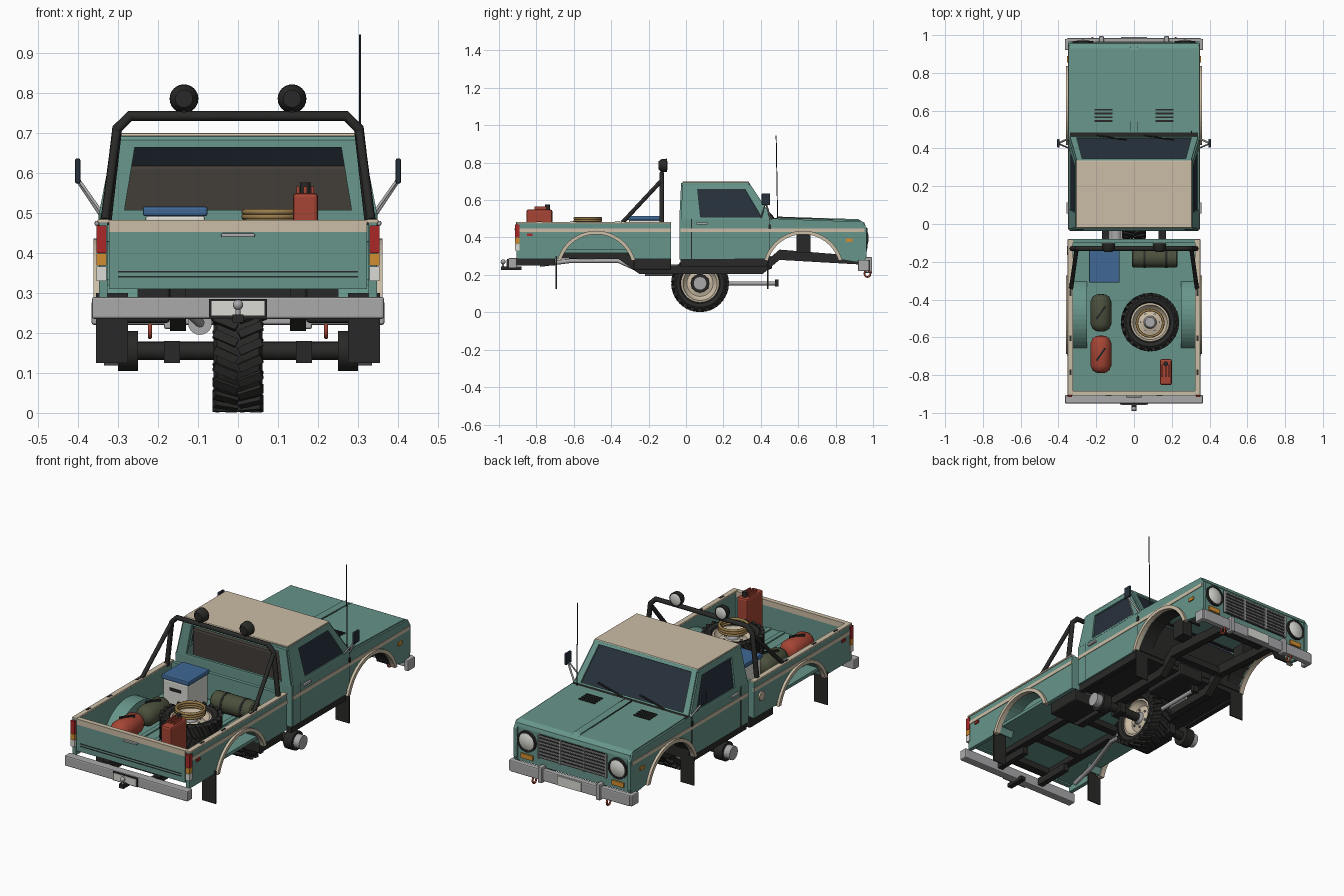
import bpy, bmesh, math
from mathutils import Vector, Matrix

if "Cube" in bpy.data.objects:
    bpy.data.objects.remove(bpy.data.objects["Cube"])

def M(name, *c):
    m = bpy.data.materials.new(name); m.diffuse_color = (*c, 1); return m
TEAL = M("teal", .135, .30, .255); CREAM = M("cream", .60, .51, .38); BLACK = M("black", .022, .022, .021)
GLASS = M("glass", .02, .03, .045); CHROME = M("chrome", .40, .40, .41); RED = M("red", .38, .06, .035)
OLIVE = M("olive", .07, .08, .045); BLUE = M("blue", .05, .14, .30); SEAT = M("seat", .055, .048, .04)
WHITE = M("white", .7, .7, .66); AMBER = M("amber", .65, .27, .03); ROPE = M("rope", .32, .2, .07)
LAMP = M("tail_red", .4, .02, .02)

def finish(name, bm, mat, mir=False, bevel=0, smooth=False):
    bmesh.ops.recalc_face_normals(bm, faces=bm.faces)
    me = bpy.data.meshes.new(name); bm.to_mesh(me); bm.free()
    ob = bpy.data.objects.new(name, me); bpy.context.collection.objects.link(ob)
    me.materials.append(mat)
    if mir: ob.modifiers.new("mirror", 'MIRROR').use_mirror_merge = False
    if bevel:
        b = ob.modifiers.new("bevel", 'BEVEL'); b.width = bevel; b.segments = 2; b.limit_method = 'ANGLE'
    if smooth:
        bpy.ops.object.select_all(action='DESELECT')
        ob.select_set(True); bpy.context.view_layer.objects.active = ob
        bpy.ops.object.shade_smooth_by_angle(angle=math.radians(35))
    return ob

def box(name, x0, x1, y0, y1, z0, z1, mat, mir=False, bevel=0, rz=0):
    bm = bmesh.new()
    c = Vector(((x0+x1)/2, (y0+y1)/2, (z0+z1)/2))
    bmesh.ops.create_cube(bm, size=1, matrix=Matrix.Translation(c) @ Matrix.Rotation(rz, 4, 'Z') @ Matrix.Diagonal((x1-x0, y1-y0, z1-z0, 1)))
    return finish(name, bm, mat, mir, bevel)

def prism(name, prof, x0, x1, mat, mir=False, bevel=0):
    # extrude a (y, z) outline along x
    bm = bmesh.new()
    f = bm.faces.new([bm.verts.new((x0, y, z)) for y, z in prof])
    r = bmesh.ops.extrude_face_region(bm, geom=[f])
    bmesh.ops.translate(bm, verts=[v for v in r['geom'] if isinstance(v, bmesh.types.BMVert)], vec=(x1-x0, 0, 0))
    return finish(name, bm, mat, mir, bevel)

def lathe(name, prof, c, axis, mat, seg=24, mir=False):
    # spin (distance along axis, radius) points around the axis
    bm = bmesh.new(); c = Vector(c)
    q = Vector((0, 0, 1)).rotation_difference(Vector(axis).normalized())
    rings = [[bm.verts.new(c + q @ Vector((r*math.cos(2*math.pi*i/seg), r*math.sin(2*math.pi*i/seg), t))) for i in range(seg)] for t, r in prof]
    for a, b in zip(rings, rings[1:]):
        for i in range(seg):
            j = (i+1) % seg; bm.faces.new((a[i], a[j], b[j], b[i]))
    bmesh.ops.remove_doubles(bm, verts=bm.verts, dist=1e-5)
    return finish(name, bm, mat, mir, smooth=True)

def cyl(name, p0, p1, r, mat, seg=20, mir=False):
    d = Vector(p1)-Vector(p0); L = d.length
    return lathe(name, [(0, 0), (0, r), (L, r), (L, 0)], p0, d, mat, seg, mir)

def tube(name, pts, r, mat, cyclic=False):
    cu = bpy.data.curves.new(name, 'CURVE'); cu.dimensions = '3D'
    cu.bevel_depth = r; cu.bevel_resolution = 2; cu.use_fill_caps = True
    s = cu.splines.new('POLY'); s.points.add(len(pts)-1); s.use_cyclic_u = cyclic
    for p, v in zip(s.points, pts): p.co = (*v, 1)
    ob = bpy.data.objects.new(name, cu); bpy.context.collection.objects.link(ob); cu.materials.append(mat)

def window(name, cs, u0, u1, v0, v1, mir=False, glass=True):
    # framed panel: corners LL, LR, UR, UL with a rectangular opening
    A, B, C, D = map(Vector, cs)
    P = lambda u, v: A.lerp(B, u).lerp(D.lerp(C, u), v)
    ins = [P(u0, v0), P(u1, v0), P(u1, v1), P(u0, v1)]
    bm = bmesh.new()
    o = [bm.verts.new(p) for p in (A, B, C, D)]; n = [bm.verts.new(p) for p in ins]
    for i in range(4): bm.faces.new((o[i], o[i-3], n[i-3], n[i]))
    ob = finish(name+"_frame", bm, TEAL, mir)
    s = ob.modifiers.new("thick", 'SOLIDIFY'); s.thickness = .016; s.offset = 0
    if glass:
        bm = bmesh.new(); bm.faces.new([bm.verts.new(p) for p in ins]); finish(name+"_glass", bm, GLASS, mir)

def arc(yc, r, a0=.32, n=20, zc=.22):
    return [(yc+r*math.cos(math.pi-a0-(math.pi-2*a0)*i/n), zc+r*math.sin(a0+(math.pi-2*a0)*i/n)) for i in range(n+1)]

FY, RY = .627, -.48
# Body sides with wheel arches
prism("cab_and_fender_side", [(-.03, .283)] + arc(FY, .203) + [(.95, .262), (.965, .30), (.965, .45), (.945, .484), (.47, .50), (-.03, .50)], .328, .347, TEAL, True)
prism("bed_side", [(-.905, .285)] + arc(RY, .203) + [(-.08, .285), (-.08, .478), (-.905, .478)], .326, .347, TEAL, True)
for n, yc in (("front", FY), ("rear", RY)):
    prism(n+"_arch_trim", arc(yc, .216, .27) + arc(yc, .197, .3)[::-1], .335, .361, CREAM, True)
    prism(n+"_arch_liner", arc(yc, .21) + arc(yc, .203)[::-1], .25, .34, TEAL if yc < 0 else BLACK, True)
box("front_stripe", .34, .35, -.03, .955, .428, .447, CREAM, True)
box("bed_stripe", .34, .35, -.9, -.08, .428, .447, CREAM, True)
box("door_seam", .34, .3485, .028, .032, .285, .5, BLACK, True)
box("door_front_seam", .34, .3485, .443, .447, .30, .5, BLACK, True)
box("door_hinge", .34, .353, .44, .455, .445, .47, BLACK, True)
box("door_handle", .345, .358, .055, .115, .468, .48, CHROME, True, .003)
cyl("fuel_cap", (-.345, -.14, .385), (-.355, -.14, .385), .024, CREAM)

# Cab: back wall, floor, firewall, greenhouse, roof, seat
box("cab_back", -.345, .345, -.035, -.018, .283, .5, TEAL)
box("cab_floor", -.33, .33, -.03, .44, .255, .285, BLACK)
box("firewall", -.33, .33, .43, .445, .28, .485, BLACK)
window("side_window", [(.34, -.028, .495), (.34, .46, .495), (.302, .33, .69), (.302, -.018, .69)], .22, .90, .07, .84, True)
window("rear_window", [(-.34, -.028, .495), (.34, -.028, .495), (.302, -.018, .69), (-.302, -.018, .69)], .08, .92, .06, .86, glass=False)
window("windshield", [(-.34, .46, .495), (.34, .46, .495), (.302, .33, .69), (-.302, .33, .69)], .05, .95, .06, .92)
box("roof", -.312, .312, -.028, .342, .676, .692, TEAL, bevel=.007)
box("roof_panel", -.307, .307, -.02, .337, .688, .699, CREAM, bevel=.005)
box("seat_back", -.295, .295, .03, .1, .30, .62, SEAT, bevel=.012)
box("seat_cushion", -.295, .295, .1, .28, .29, .41, SEAT, bevel=.012)
box("dashboard", -.32, .32, .34, .44, .40, .49, BLACK)
box("cowl", -.34, .34, .455, .495, .488, .504, BLACK)
for x in (-.2, .05):
    tube("wiper", [(x, .468, .505), (x+.16, .447, .53)], .004, BLACK)

# Hood and nose
prism("hood", [(.485, .485), (.485, .506), (.93, .492), (.955, .478), (.96, .46), (.94, .46)], -.338, .338, TEAL)
prism("hood_ridge", [(.49, .50), (.49, .511), (.92, .498), (.945, .482)], -.02, .02, TEAL)
for x in (-.02, .02): prism("hood_line", [(.49, .50), (.49, .512), (.94, .49)], x-.002, x+.002, BLACK)
for i in range(4): box("hood_vent", .115, .21, .54+.02*i, .55+.02*i, .49, .509-.0006*i, BLACK, True)
box("nose_panel", -.335, .335, .93, .957, .28, .468, TEAL)
box("grille_back", -.205, .205, .95, .96, .325, .452, BLACK)
for i in range(7): box("grille_slat", -.2, .2, .955, .967, .332+i*.018, .339+i*.018, CHROME)
for x in (-.2, -.07, .07, .2): box("grille_bar", x-.004, x+.004, .955, .969, .325, .452, CHROME)
lathe("headlight_ring", [(0, .055), (.018, .055), (.018, .045), (0, .045)], (.27, .952, .395), (0, 1, 0), BLACK, 28, True)
lathe("headlight", [(0, .047), (.014, .045), (.022, .025), (.024, 0)], (.27, .952, .395), (0, 1, 0), WHITE, 28, True)
box("turn_signal", .235, .305, .95, .966, .30, .325, AMBER, True)
box("front_marker", .345, .354, .855, .89, .377, .394, AMBER, True)

# Bumpers, hooks, hitch
box("front_bumper", -.355, .355, .955, .985, .22, .28, CHROME, bevel=.006)
box("front_bumper_end", .34, .366, .92, .98, .22, .28, CHROME, True, .006)
box("bumper_guard", .16, .185, .955, .995, .21, .295, CHROME, True, .005)
box("front_plate", -.07, .07, .98, .991, .225, .275, WHITE)
box("rear_bumper", -.365, .365, -.95, -.905, .235, .29, CHROME, bevel=.006)
box("rear_plate_frame", -.073, .073, -.956, -.94, .238, .285, BLACK)
box("rear_plate", -.066, .066, -.959, -.95, .243, .28, WHITE)
box("hitch_bar", -.014, .014, -.99, -.88, .226, .246, BLACK)
cyl("hitch_stem", (0, -.978, .24), (0, -.978, .262), .006, CHROME)
lathe("hitch_ball", [(-.013*math.cos(i*math.pi/8), .013*math.sin(i*math.pi/8)) for i in range(9)], (0, -.978, .27), (0, 0, 1), CHROME, 16)
for x in (-.22, .22):
    tube("tow_hook", [(x, .97+.016*math.cos(a*math.pi/6), .207+.018*math.sin(a*math.pi/6)) for a in range(12)], .005, RED, True)

# Bed: floor, walls, tailgate, wheel wells
box("bed_floor", -.33, .33, -.9, -.085, .318, .335, TEAL)
for x in (.04, .12, .2): box("floor_rib", x-.012, x+.012, -.88, -.1, .33, .342, TEAL, True)
box("bed_front_wall", -.33, .33, -.1, -.08, .29, .478, TEAL)
box("tailgate", -.322, .322, -.907, -.885, .31, .455, TEAL)
box("tailgate_band", -.322, .322, -.909, -.884, .452, .482, CREAM)
box("tailgate_handle", -.042, .042, -.918, -.9, .439, .449, CHROME, bevel=.003)
for z in (.338, .351): box("tailgate_groove", -.3, .3, -.909, -.9, z, z+.004, BLACK)
box("bed_rail_cap", .322, .351, -.907, -.08, .474, .484, CREAM, True, .003)
for y in (-.8, -.62, -.38): box("rail_stake", .332, .342, y, y+.03, .48, .486, BLACK, True)
prism("wheel_well", [(y, z) for y, z in arc(RY, .208, .56)], .25, .262, TEAL, True)
box("tail_lamp_red", .328, .353, -.915, -.89, .40, .468, LAMP, True)
box("tail_lamp_amber", .328, .353, -.915, -.89, .368, .398, AMBER, True)
box("tail_lamp_white", .328, .353, -.915, -.89, .33, .366, WHITE, True)
box("rear_marker", .345, .353, -.85, -.82, .408, .422, LAMP, True)

# Roll bar with lamps
tube("roll_bar", [(-.33, -.13, .47), (-.302, -.13, .71), (-.27, -.13, .742), (.27, -.13, .742), (.302, -.13, .71), (.33, -.13, .47)], .013, BLACK)
for s in (-1, 1):
    tube("roll_bar_brace", [(s*.333, -.34, .48), (s*.304, -.135, .70)], .011, BLACK)
    tube("mirror_arm", [(s*.34, .455, .49), (s*.40, .428, .58)], .005, CHROME)
    tube("mirror_lower_arm", [(s*.34, .40, .50), (s*.40, .425, .585)], .004, CHROME)
box("mirror", .394, .407, .405, .45, .573, .636, GLASS, True, .004)
lathe("roof_lamp", [(0, 0), (0, .022), (.018, .035), (.045, .036), (.045, .03)], (.135, -.147, .785), (0, 1, 0), BLACK, 24, True)
lathe("roof_lamp_lens", [(0, .032), (.005, .02), (.006, 0)], (.135, -.104, .785), (0, 1, 0), WHITE, 24, True)
cyl("roof_lamp_post", (.135, -.13, .745), (.135, -.13, .76), .008, BLACK, 10, True)
tube("antenna", [(.305, .49, .49), (.305, .482, .945)], .0025, BLACK)

# Wheels: tyre, lugs, rim
def wheel(name, c, axis):
    c = Vector(c)
    lathe(name+"_tyre", [(-.04, .098), (-.056, .108), (-.061, .128), (-.052, .143), (.052, .143), (.061, .128), (.056, .108), (.04, .098), (-.04, .098)], c, axis, BLACK, 40)
    q = Vector((0, 0, 1)).rotation_difference(Vector(axis)).to_matrix().to_4x4()
    bm = bmesh.new()
    for i in range(22):
        for s in (-1, 1):
            m = Matrix.Translation(c) @ q @ Matrix.Rotation(2*math.pi*(i+.25*s)/22, 4, 'Z') @ Matrix.Translation((.144, 0, s*.031)) @ Matrix.Rotation(s*.42, 4, 'X')
            bmesh.ops.create_cube(bm, size=1, matrix=m @ Matrix.Diagonal((.018, .021, .062, 1)))
    finish(name+"_tread", bm, BLACK)
    half = [(.046, .102), (.048, .092), (.03, .085), (.018, .07), (.024, .045), (.03, .032)]
    lathe(name+"_rim", [(-t, r) for t, r in half] + [(t, r) for t, r in half[::-1]] + [(-.046, .102)], c, axis, CREAM, 32)
    lathe(name+"_hub", [(-.045, 0), (-.045, .026), (-.03, .034), (.03, .034), (.045, .026), (.045, 0)], c, axis, CHROME)
    for k in range(6):
        p = c + q @ Vector((.048*math.cos(k*math.pi/3), .048*math.sin(k*math.pi/3), 0)); d = Vector(axis)*.031
        cyl(name+"_nut", p-d, p+d, .006, CHROME, 6)
wheel("centre_wheel", (0, .075, .155), (1, 0, 0))
wheel("spare_wheel", (.085, -.52, .408), (0, 0, 1))
for z in (.478, .49, .502):
    tube("rope_coil", [(.085+.07*math.cos(a*math.pi/12), -.525+.07*math.sin(a*math.pi/12), z) for a in range(24)], .007, ROPE, True)

# Cargo
box("cooler", -.232, -.082, -.305, -.135, .338, .492, WHITE, bevel=.006)
box("cooler_lid", -.238, -.076, -.311, -.129, .492, .516, BLUE, bevel=.006)
box("cooler_handle", -.19, -.125, -.309, -.3, .44, .455, BLACK)
lathe("bedroll", [(0, 0), (0, .045), (.006, .051), (.234, .051), (.24, .045), (.24, 0)], (-.01, -.18, .39), (1, 0, 0), OLIVE)
for x in (.05, .165): cyl("bedroll_strap", (x, -.18, .39), (x+.012, -.18, .39), .053, BLACK)
for n, y, m in (("green_duffel", -.57, OLIVE), ("red_duffel", -.79, RED)):
    lathe(n, [(0, 0), (.003, .025), (.015, .044), (.04, .055), (.16, .055), (.185, .044), (.197, .025), (.2, 0)], (-.175, y, .393), (0, 1, 0), m)
    box(n+"_handle", -.18, -.17, y+.06, y+.14, .44, .454, BLACK, rz=-.6)
box("jerry_can", .137, .2, -.853, -.715, .338, .55, RED, bevel=.01)
for x in (.15, .168, .186): box("can_handle", x-.004, x+.004, -.81, -.745, .545, .566, RED)
cyl("can_cap", (.168, -.74, .54), (.168, -.74, .576), .013, BLACK, 14)

# Chassis, axle, exhaust, flaps
prism("frame_rail", [(-.9, .29), (-.36, .285), (-.25, .205), (.41, .205), (.5, .28), (.94, .255), (.94, .30), (.5, .335), (.4, .25), (-.24, .25), (-.34, .335), (-.9, .335)], .13, .17, BLACK, True)
for y in (-.85, -.6, -.3, .5, .85): box("cross_member", -.14, .14, y-.02, y+.02, .285, .32, BLACK)
box("side_tank", .17, .325, -.28, -.08, .225, .32, BLACK, True, .008)
box("rocker", .31, .338, -.03, .43, .245, .285, BLACK, True)
box("gearbox", -.075, .075, .2, .46, .23, .30, BLACK, bevel=.01)
box("shock_tower", .17, .23, .59, .665, .32, .415, BLACK, True)
cyl("axle", (-.27, .075, .155), (.27, .075, .155), .023, BLACK)
cyl("brake_drum", (.25, .075, .155), (.3, .075, .155), .05, BLACK, 24, True)
cyl("axle_hub", (.3, .075, .155), (.335, .075, .155), .036, CHROME, 20, True)
box("spring_pad", .145, .185, .04, .11, .125, .18, BLACK, True)
cyl("drive_shaft", (0, .2, .155), (0, .48, .155), .011, CHROME, 14)
box("shaft_joint", -.018, .018, .475, .495, .138, .174, BLACK)
cyl("muffler", (-.095, -.22, .225), (-.095, 0, .225), .03, CHROME)
tube("exhaust_pipe", [(-.095, .3, .225), (-.095, -.25, .225), (-.15, -.36, .275), (-.24, -.62, .275), (-.26, -.78, .255)], .012, CHROME)
box("bumper_bracket", .12, .15, -.91, -.7, .25, .29, BLACK, True)
box("rear_mud_flap", .275, .355, -.697, -.691, .125, .30, BLACK, True)
box("front_mud_flap", .275, .355, .434, .44, .125, .29, BLACK, True)

for m in bpy.data.materials:
    if m.users and not m.is_grease_pencil:
        m.use_nodes = True
        m.node_tree.nodes["Principled BSDF"].inputs["Base Color"].default_value = m.diffuse_color
